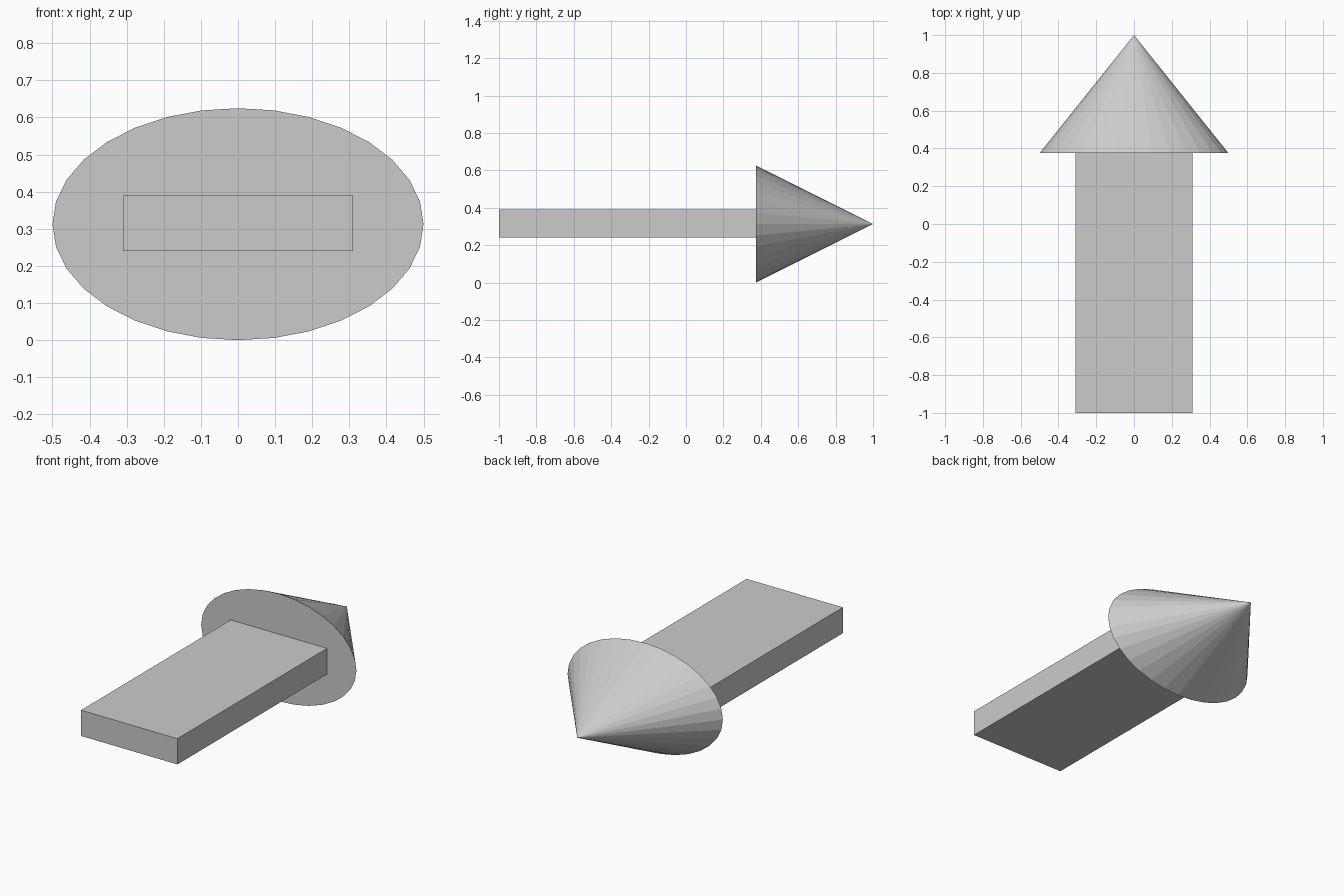
import bpy, bmesh
from math import radians
from mathutils import Matrix, Vector

if "Cube" in bpy.data.objects:
    bpy.data.objects.remove(bpy.data.objects["Cube"])

MID_Z = 0.3125       # height of the arrow's axis
NECK_Y = 0.375       # where the shaft meets the head


def add_object(name, bm):
    mesh = bpy.data.meshes.new(name)
    bm.to_mesh(mesh)
    bm.free()
    obj = bpy.data.objects.new(name, mesh)
    bpy.context.collection.objects.link(obj)
    return obj


# Arrow head: 32-sided flat-shaded cone pointing to +y, flattened in height
bm = bmesh.new()
head_length = 1 - NECK_Y
matrix = (Matrix.Translation((0, NECK_Y + head_length / 2, MID_Z))
          @ Matrix.Diagonal((0.5, 1, 0.3125, 1))
          @ Matrix.Rotation(radians(-90), 4, 'X'))
bmesh.ops.create_cone(bm, cap_ends=True, segments=32, radius1=1, radius2=0,
                      depth=head_length, matrix=matrix)
bmesh.ops.remove_doubles(bm, verts=bm.verts, dist=1e-5)
add_object("arrow_head", bm)

# Shaft: flat bar running back from the head
bm = bmesh.new()
size = Vector((0.62, 1 + NECK_Y, 0.15))
matrix = (Matrix.Translation((0, (NECK_Y - 1) / 2, 0.315))
          @ Matrix.Diagonal((*size, 1)))
bmesh.ops.create_cube(bm, size=1, matrix=matrix)
add_object("arrow_shaft", bm)
